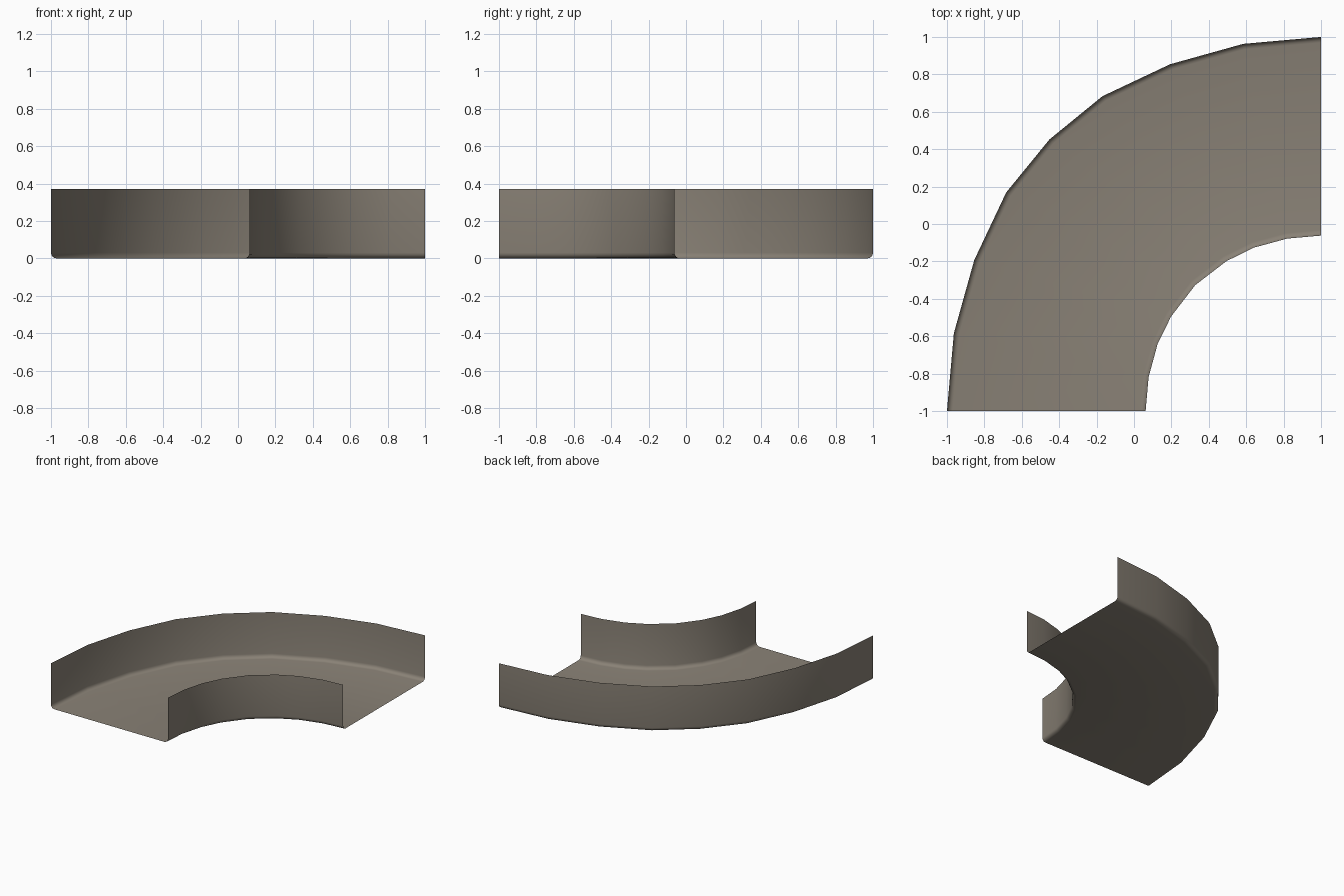
import bpy, bmesh, math
from mathutils import Vector

if "Cube" in bpy.data.objects:
    bpy.data.objects.remove(bpy.data.objects["Cube"])

# Half of the bend outline, relative to the bend centre (1, -1); mirrored about the diagonal
outer = [(2.0, 0), (1.963, .416), (1.854, .807), (1.683, 1.169), (1.452, 1.452)]
inner = [(.938, 0), (.922, .181), (.874, .358), (.802, .505), (.673, .673)]


def full(half):
    pts = half + [(b, a) for a, b in reversed(half[:-1])]
    return [Vector((1 - a, -1 + b, 0)) for a, b in pts]


# Cross-section of one wall: (inset from the wall, height), with rounded bottom corner
H, R, SEG = 0.37, 0.03, 4
wall = [(0, H)] + [(R - R * math.cos(t), R - R * math.sin(t))
                   for t in (i * math.pi / 2 / SEG for i in range(SEG + 1))]

# Sweep the open U-shaped section along the bend
bm = bmesh.new()
rows = []
for o, i in zip(full(outer), full(inner)):
    d = (i - o).normalized()
    sec = [o + d * u + Vector((0, 0, z)) for u, z in wall]
    sec += [i - d * u + Vector((0, 0, z)) for u, z in reversed(wall)]
    rows.append([bm.verts.new(p) for p in sec])
for a, b in zip(rows, rows[1:]):
    for k in range(len(a) - 1):
        bm.faces.new((a[k], a[k + 1], b[k + 1], b[k]))
bm.normal_update()
for f in bm.faces:
    f.smooth = True

mesh = bpy.data.meshes.new("curved_tray")
bm.to_mesh(mesh)
bm.free()
tray = bpy.data.objects.new("curved_tray", mesh)
bpy.context.collection.objects.link(tray)

# Single warm grey metal colour
mat = bpy.data.materials.new("warm grey metal")
mat.diffuse_color = (0.25, 0.22, 0.18, 1)
mat.use_nodes = True
mat.node_tree.nodes["Principled BSDF"].inputs["Base Color"].default_value = mat.diffuse_color
mesh.materials.append(mat)
